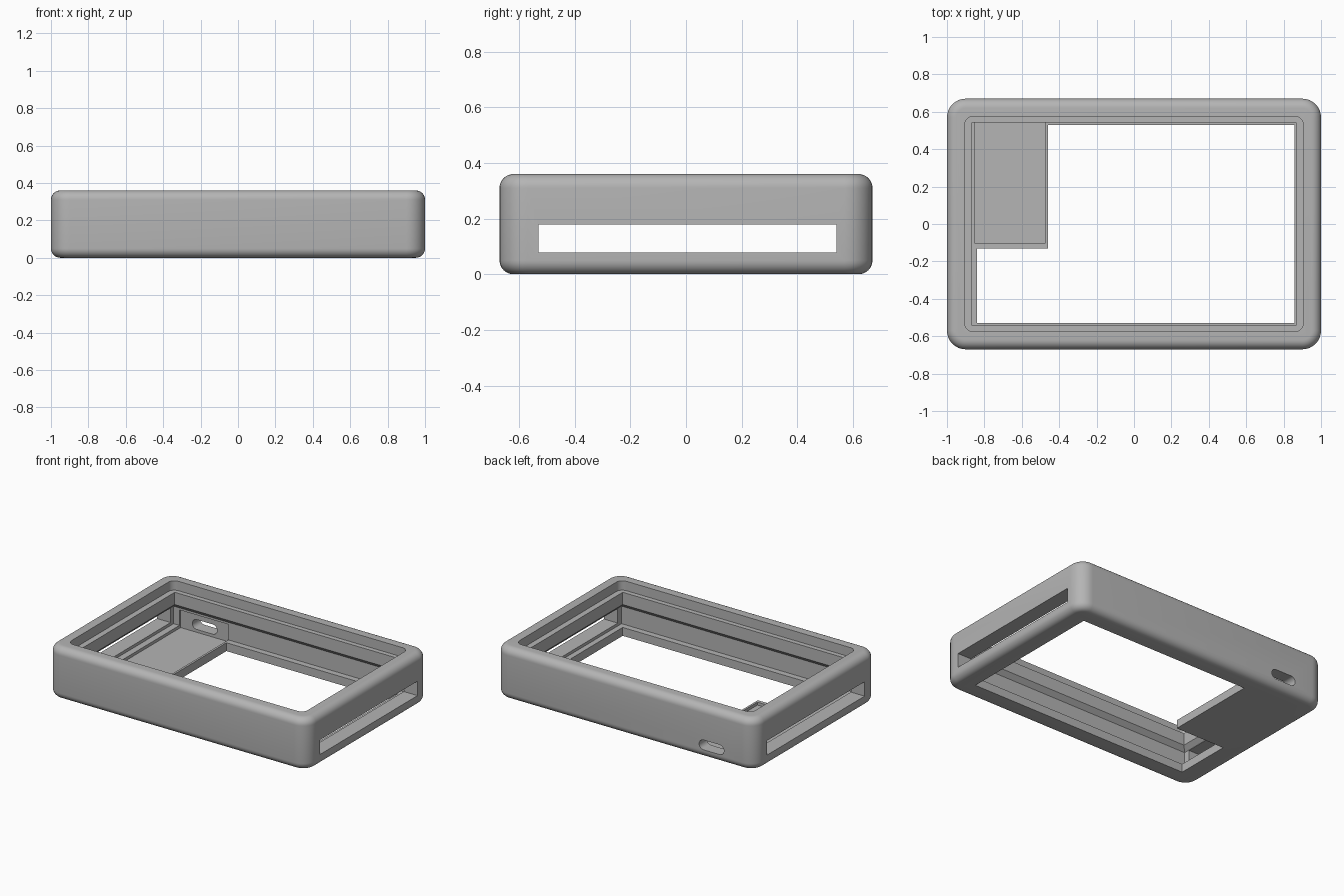
import bpy, bmesh, math

if "Cube" in bpy.data.objects:
    bpy.data.objects.remove(bpy.data.objects["Cube"])

HALF_X, HALF_Y, HEIGHT = 1.0, 0.67, 0.36

grey = bpy.data.materials.new("plain_grey")
grey.use_nodes = True
colour = (0.46, 0.46, 0.46, 1)
grey.diffuse_color = colour
grey.node_tree.nodes["Principled BSDF"].inputs["Base Color"].default_value = colour


def add_object(name, bm):
    bmesh.ops.recalc_face_normals(bm, faces=bm.faces[:])
    mesh = bpy.data.meshes.new(name)
    bm.to_mesh(mesh)
    bm.free()
    mesh.materials.append(grey)
    obj = bpy.data.objects.new(name, mesh)
    bpy.context.collection.objects.link(obj)
    return obj


def rounded_outline(cx, cy, hx, hy, r=0, steps=8):
    """Rectangle outline, with arcs at the corners when r is given."""
    points = []
    for i, (sx, sy) in enumerate([(1, 1), (-1, 1), (-1, -1), (1, -1)]):
        for k in range(steps + 1 if r else 1):
            a = (i + k / steps) * math.pi / 2
            points.append((cx + sx * (hx - r) + r * math.cos(a) * bool(r),
                           cy + sy * (hy - r) + r * math.sin(a) * bool(r)))
    return points


def loft(name, sections):
    """Closed solid through (outline, height) sections."""
    bm = bmesh.new()
    rings = [[bm.verts.new((x, y, z)) for x, y in pts] for pts, z in sections]
    n = len(rings[0])
    for low, high in zip(rings, rings[1:]):
        for i in range(n):
            j = (i + 1) % n
            bm.faces.new((low[i], low[j], high[j], high[i]))
    bm.faces.new(rings[0])
    bm.faces.new(rings[-1])
    return add_object(name, bm)


def box(name, x0, x1, y0, y1, z0, z1):
    pts = rounded_outline((x0 + x1) / 2, (y0 + y1) / 2, (x1 - x0) / 2, (y1 - y0) / 2)
    return loft(name, [(pts, z0), (pts, z1)])


def cut(body, cutter):
    cutter.hide_render = True
    mod = body.modifiers.new(cutter.name, 'BOOLEAN')
    mod.operation = 'DIFFERENCE'
    mod.solver = 'EXACT'
    mod.object = cutter
    bpy.context.view_layer.objects.active = body
    bpy.ops.object.modifier_apply(modifier=mod.name)
    bpy.data.objects.remove(cutter)


# Outer shell with rounded corners and filleted top and bottom rims
corner, fillet = 0.1, 0.05
sections = []
for base, sign in ((fillet, -1), (HEIGHT - fillet, 1)):
    arc = [k * math.pi / 16 for k in range(9)]
    for a in (arc[::-1] if sign < 0 else arc):
        inset = fillet * (1 - math.cos(a))
        sections.append((rounded_outline(0, 0, HALF_X - inset, HALF_Y - inset, corner - inset),
                         base + sign * fillet * math.sin(a)))
case = loft("case_shell", sections)

# Inner cavity, tapering in beneath the screen ledge
wide = rounded_outline(0, 0, 0.895, 0.572)
narrow = rounded_outline(0, 0, 0.865, 0.542)
cut(case, loft("cavity", [(wide, 0.058), (wide, 0.18), (narrow, 0.21), (narrow, 0.32)]))

# Screen recess in the top
bezel = rounded_outline(0, 0, 0.905, 0.575, 0.045)
cut(case, loft("screen_recess", [(bezel, 0.295), (bezel, 0.45)]))

# L-shaped opening through the floor, leaving a shelf in one corner
left, right, shelf_x, shelf_y, side = -0.84, 0.857, -0.46, -0.13, 0.53
ell = [(left, -side), (right, -side), (right, side),
       (shelf_x, side), (shelf_x, shelf_y), (left, shelf_y)]
cut(case, loft("floor_opening", [(ell, -0.1), (ell, 0.1)]))

# Shallow board pocket on the shelf
cut(case, box("board_pocket", -0.85, -0.475, -0.105, 0.585, 0.038, 0.165))

# Long slots through both end walls
for s, name in ((1, "slot_left"), (-1, "slot_right")):
    cut(case, box(name, min(s * 0.8, s * 1.1), max(s * 0.8, s * 1.1), -0.53, 0.54, 0.078, 0.178))

# Pill-shaped cable port in the back wall
pill = rounded_outline(-0.665, 0.092, 0.095, 0.034, 0.0335)
bm = bmesh.new()
ends = [[bm.verts.new((x, y, z)) for x, z in pill] for y in (0.5, 0.75)]
for i in range(len(pill)):
    j = (i + 1) % len(pill)
    bm.faces.new((ends[0][i], ends[0][j], ends[1][j], ends[1][i]))
for ring in ends:
    bm.faces.new(ring)
cut(case, add_object("cable_port", bm))

# Smooth the fillets, keep machined edges crisp
bpy.ops.object.select_all(action='DESELECT')
case.select_set(True)
bpy.context.view_layer.objects.active = case
bpy.ops.object.shade_smooth_by_angle(angle=math.radians(30))
